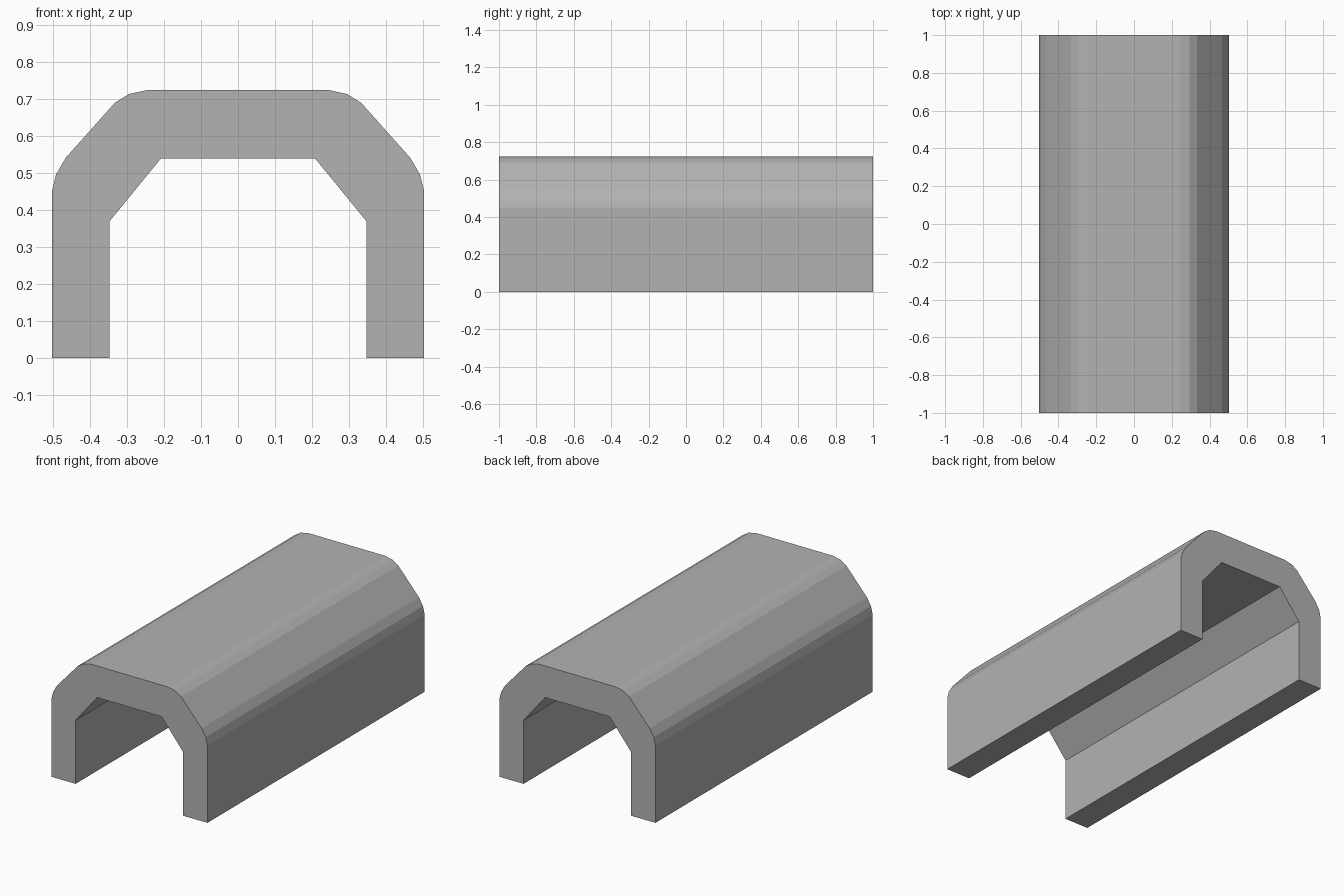
import bpy, bmesh

if "Cube" in bpy.data.objects:
    bpy.data.objects.remove(bpy.data.objects["Cube"])

# Right half of the arch cross-section (x, z): outer side up, then inner side down
outer = [(0.503, 0), (0.503, 0.45), (0.492, 0.496), (0.466, 0.541),
         (0.333, 0.69), (0.294, 0.714), (0.247, 0.724)]
inner = [(0.208, 0.54), (0.347, 0.37), (0.347, 0)]


def mirrored(points):
    return [(-x, z) for x, z in reversed(points)]


# Full closed profile
profile = outer + mirrored(outer) + mirrored(inner) + inner

# Tunnel-shaped cover, extruded along y
bm = bmesh.new()
face = bm.faces.new([bm.verts.new((x, -1, z)) for x, z in profile])
result = bmesh.ops.extrude_face_region(bm, geom=[face], use_keep_orig=True)
moved = [v for v in result["geom"] if isinstance(v, bmesh.types.BMVert)]
bmesh.ops.translate(bm, verts=moved, vec=(0, 2, 0))
bmesh.ops.recalc_face_normals(bm, faces=bm.faces)
# The end caps are concave, so triangulate them cleanly
bmesh.ops.triangulate(bm, faces=[f for f in bm.faces if len(f.verts) > 4])

mesh = bpy.data.meshes.new("arched_cover")
bm.to_mesh(mesh)
bm.free()
cover = bpy.data.objects.new("arched_cover", mesh)
bpy.context.collection.objects.link(cover)

# Plain grey
grey = bpy.data.materials.new("grey")
grey.diffuse_color = (0.45, 0.45, 0.45, 1)
grey.use_nodes = True
grey.node_tree.nodes["Principled BSDF"].inputs["Base Color"].default_value = grey.diffuse_color
mesh.materials.append(grey)
